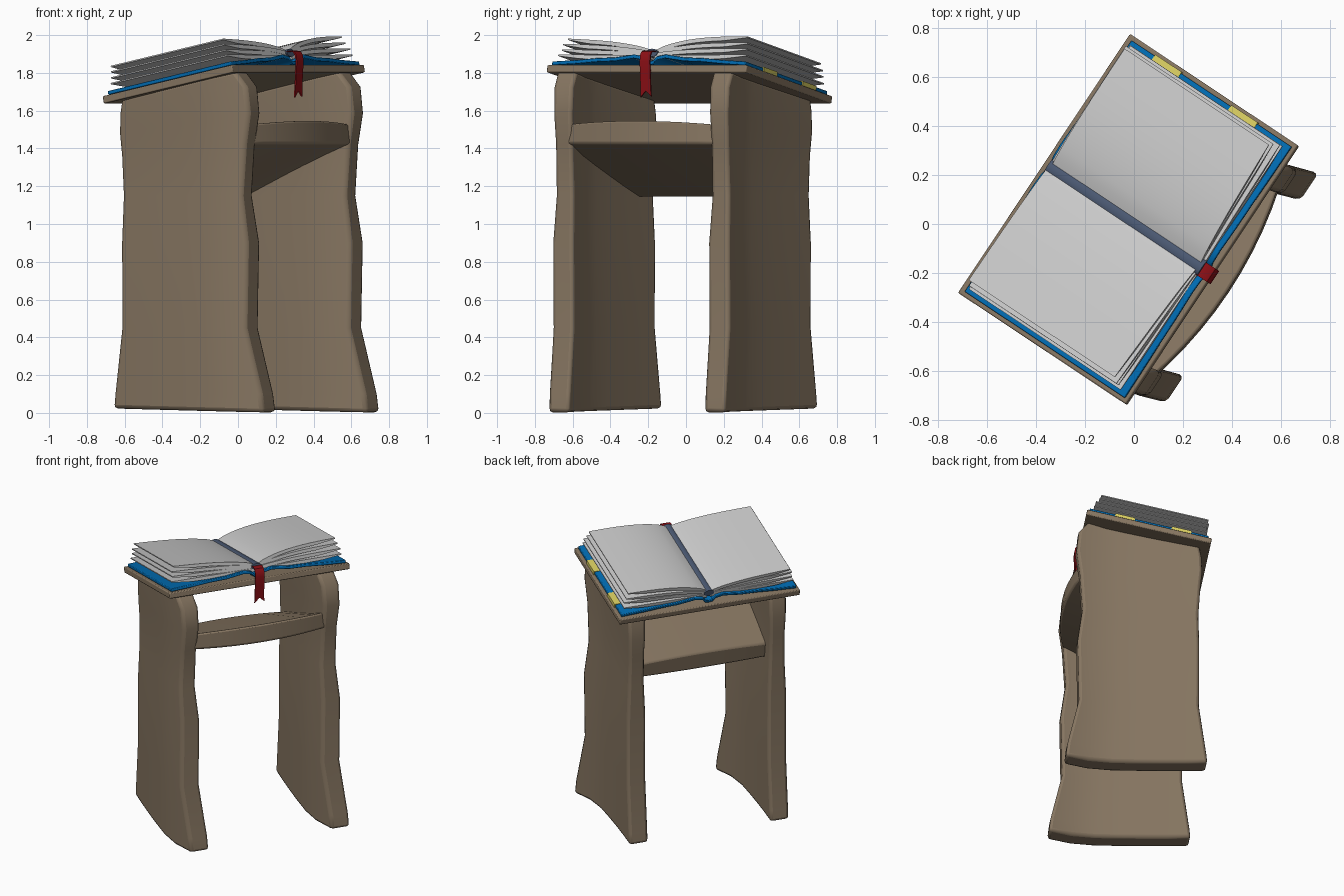
import bpy, bmesh, math, random
from mathutils import Matrix, Vector

if "Cube" in bpy.data.objects:
    bpy.data.objects.remove(bpy.data.objects["Cube"])

random.seed(4)


def material(name, rgb):
    m = bpy.data.materials.new(name)
    m.diffuse_color = (*rgb, 1)
    m.use_nodes = True
    m.node_tree.nodes["Principled BSDF"].inputs["Base Color"].default_value = m.diffuse_color
    return m


WOOD = material("wood", (0.24, 0.18, 0.12))
BLUE = material("cover_blue", (0.0, 0.15, 0.45))
SLATE = material("slate", (0.07, 0.1, 0.17))
YELLOW = material("yellow", (0.7, 0.62, 0.12))
RED = material("red", (0.27, 0.005, 0.008))

# Stand frame (x = depth, y = width) and the tilted desk frame on top of it
STAND = Matrix.Rotation(math.radians(-33.6), 4, 'Z')
DESK = (STAND @ Matrix.Translation((-0.03, 0.003, 1.76))
        @ Matrix.Rotation(math.radians(-11.4), 4, 'Y'))


def loft(name, rings, frame, mat=None, bevel=0, segments=2):
    """Skin closed rings of points into a capped solid."""
    bm = bmesh.new()
    vs = [[bm.verts.new(frame @ Vector(p)) for p in r] for r in rings]
    n = len(vs[0])
    for a, b in zip(vs, vs[1:]):
        for i in range(n):
            j = (i + 1) % n
            bm.faces.new((a[i], a[j], b[j], b[i]))
    bm.faces.new(vs[0])
    bm.faces.new(vs[-1])
    bmesh.ops.recalc_face_normals(bm, faces=bm.faces)
    me = bpy.data.meshes.new(name)
    bm.to_mesh(me)
    bm.free()
    ob = bpy.data.objects.new(name, me)
    bpy.context.collection.objects.link(ob)
    if mat:
        me.materials.append(mat)
    if bevel:
        mod = ob.modifiers.new("bevel", 'BEVEL')
        mod.width, mod.segments = bevel, segments
        mod.limit_method, mod.angle_limit = 'ANGLE', math.radians(50)
    bpy.ops.object.select_all(action='DESELECT')
    ob.select_set(True)
    bpy.context.view_layer.objects.active = ob
    bpy.ops.object.shade_smooth_by_angle(angle=math.radians(40))
    return ob


def section(y, x0, x1, z0, z1):
    """Rectangle in the x-z plane at one y."""
    return [(x0, y, z0), (x1, y, z0), (x1, y, z1), (x0, y, z1)]


def box(name, x0, x1, y0, y1, z0, z1, frame, mat, bevel=0):
    return loft(name, [section(y0, x0, x1, z0, z1), section(y1, x0, x1, z0, z1)],
                frame, mat, bevel)


# Wavy plank legs: height, back edge, front edge, half thickness
LEG = [(0, -0.423, 0.514, 0.066), (0.1, -0.415, 0.503, 0.066), (0.45, -0.368, 0.424, 0.066),
       (0.9, -0.37, 0.432, 0.066), (1.15, -0.365, 0.398, 0.056), (1.4, -0.378, 0.415, 0.054),
       (1.55, -0.39, 0.438, 0.058), (1.68, -0.385, 0.424, 0.06), (1.77, -0.37, 0.36, 0.06)]


def leg(name, yc):
    rings = []
    for k, (z, xb, xf, half) in enumerate(LEG):
        xs = [xb + (xf - xb) * i / 6 for i in range(7)]

        def point(x, side):
            # Slightly bowed plank, bending more at the front edge
            y = yc - 0.006 - 0.05 * x + 0.06 * x * x + 0.7 * max(0, x - 0.2) ** 2 * (x > 0)
            y += side * half
            top = 1.733 + 0.2 * (x + 0.03)
            if k == 0:
                return (x, y, 0.014 - 0.022 * x)
            # Upper rows lean gradually into the desk slope
            f = max(0, (z - 1.15) / 0.62)
            return (x, y, z + f * (top - 1.77))
        rings.append([point(x, 1) for x in xs] + [point(x, -1) for x in xs[::-1]])
    loft(name, rings, STAND, WOOD, 0.02)


leg("left_leg", -0.52)
leg("right_leg", 0.471)

# Sloping shelf with bulging front and back edges
rings = []
for i in range(11):
    t = -1 + i / 5
    y = -0.018 + 0.475 * t
    bulge = 0.065 * (1 - t * t)
    xb, xf = -0.25 - 0.2 * bulge, 0.412 + bulge
    lift = 0.02 * (1 - t * t)
    rings.append([(xb, y, 1.14), (xf, y, 1.425), (xf - 0.008, y, 1.53 + lift),
                  (xb - 0.02, y, 1.245 + lift)])
loft("shelf", rings, STAND, WOOD, 0.012)

# Desk top
box("desk_top", -0.422, 0.417, -0.634, 0.634, -0.04, 0, DESK, WOOD, 0.006)

# Book cover, arched towards a dipped spine
half = [(0.0, 0.004), (0.025, 0.007), (0.045, 0.03), (0.1, 0.04), (0.22, 0.024),
        (0.34, 0.02), (0.46, 0.01), (0.615, 0.002)]
profile = [(-y, h) for y, h in half[:0:-1]] + half
loft("book_cover", [section(y, -0.397, 0.402, h, h + 0.02) for y, h in profile],
     DESK, BLUE, 0.004)


# Fanned sheets on each side of the gutter, thinning to their outer edge
def sheet(name, side, k):
    gutter, outer = 0.048 + 0.009 * k, 0.05 + (0.031 if side < 0 else 0.035) * k
    width = 0.6 - 0.01 * k + random.uniform(-0.006, 0.006)
    front = 0.382 - 0.005 * k + random.uniform(-0.005, 0.005)
    back = -0.378 + random.uniform(-0.008, 0.008)
    bump = 0.004 if side < 0 else 0.008
    rings = []
    for i in range(15):
        s = i / 14
        h = gutter + (outer - gutter) * s ** 0.8 + bump * k * math.sin(math.pi * s ** 0.75)
        taper = 0.02 * s * k / 3
        thick = 0.007 + 0.015 * min(1, 4 * (1 - s))
        rings.append(section(side * (0.012 + (width - 0.012) * s),
                             back, front - taper, h + 0.013 - thick, h + 0.013))
    loft(name, rings, DESK)


for side, label in ((-1, "left"), (1, "right")):
    for k in range(4):
        sheet(f"{label}_pages_{k + 1}", side, k)

# Rounded strip in the gutter
strip = []
for x in (-0.385, 0.385):
    strip.append([(x, 0.036 * math.cos(a), 0.072 + 0.022 * math.sin(a))
                  for a in [i * math.tau / 12 for i in range(12)]])
loft("gutter_strip", strip, DESK, SLATE)

# Index tabs on the cover edge
for i, x in enumerate((-0.215, 0.165)):
    box(f"index_tab_{i + 1}", x - 0.066, x + 0.066, 0.54, 0.621, -0.001, 0.026, DESK, YELLOW)

# Ribbon bookmark folding over the front edge, with a forked tail
path = [(0.325, 1.912), (0.352, 1.918), (0.378, 1.914), (0.391, 1.895),
        (0.396, 1.86), (0.392, 1.8), (0.388, 1.73)]
ys = (-0.032, 0, 0.032)
rings = []
for x, z in path:
    rings.append([(x, y, z) for y in ys] + [(x - 0.008, y, z - 0.004) for y in ys[::-1]])
tail = [(0.386, -0.034, 1.67), (0.386, 0, 1.705), (0.386, 0.034, 1.675)]
rings.append(tail + [(x - 0.008, y, z) for x, y, z in tail[::-1]])
loft("ribbon", rings, STAND, RED)
